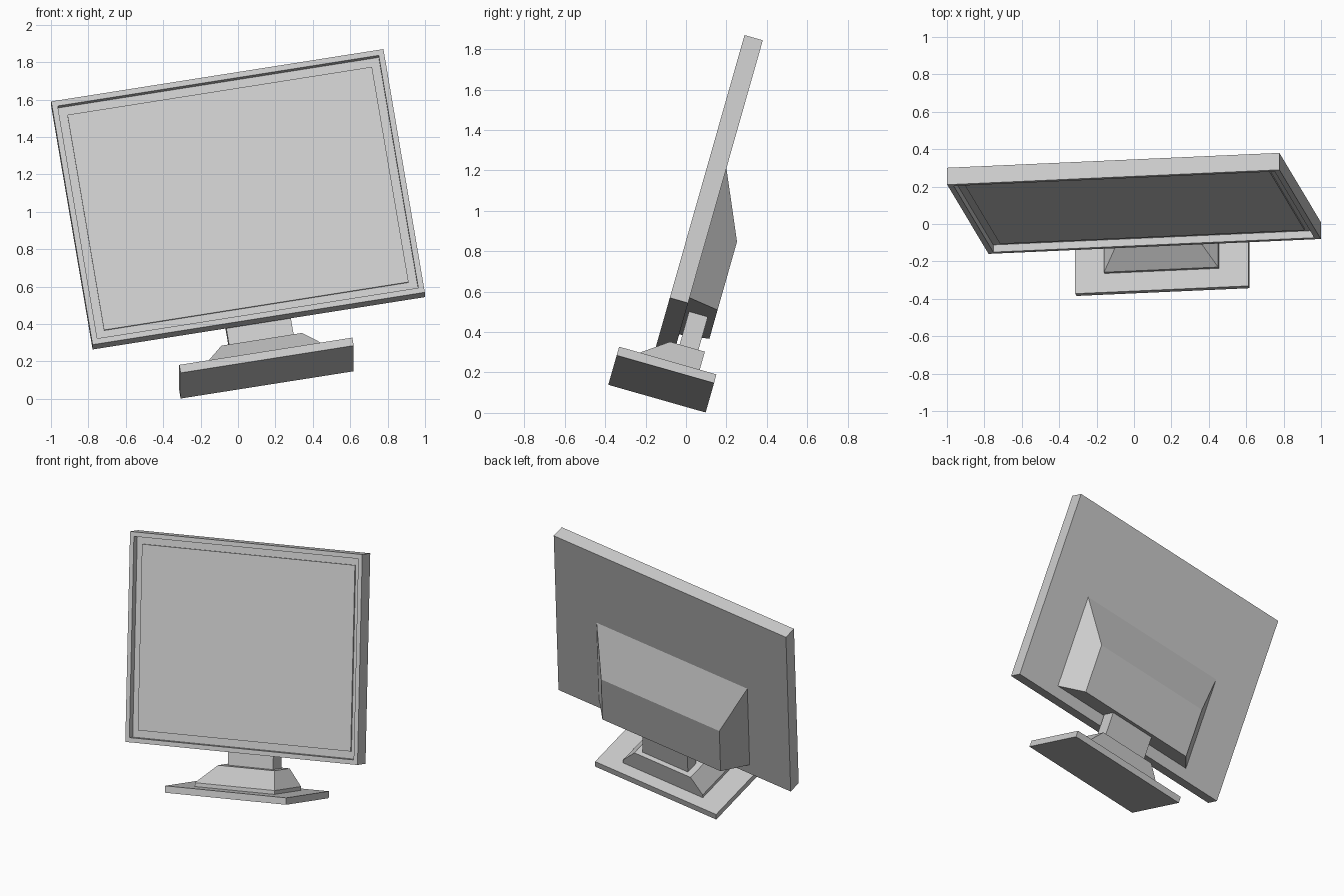
import bpy, bmesh
from math import radians
from mathutils import Matrix, Vector

if "Cube" in bpy.data.objects:
    bpy.data.objects.remove(bpy.data.objects["Cube"])

# Whole monitor is leaned back and tipped sideways around the screen centre
POSE = (Matrix.Translation((0, 0.065, 1.08))
        @ Matrix.Rotation(radians(-15.88), 4, 'X')
        @ Matrix.Rotation(radians(-9.3), 4, 'Y'))


def finish(name, bm):
    bmesh.ops.recalc_face_normals(bm, faces=bm.faces)
    mesh = bpy.data.meshes.new(name)
    bm.to_mesh(mesh)
    bm.free()
    obj = bpy.data.objects.new(name, mesh)
    obj.matrix_world = POSE
    bpy.context.collection.objects.link(obj)
    return obj


def box_bm(half_x, y0, y1, z0, z1):
    bm = bmesh.new()
    bmesh.ops.create_cube(bm, size=1)
    for v in bm.verts:
        v.co = Vector((v.co.x * 2 * half_x,
                       y0 + (v.co.y + 0.5) * (y1 - y0),
                       z0 + (v.co.z + 0.5) * (z1 - z0)))
    return bm


def symmetric_prism(name, profile):
    """Closed side profile of (half width, y, z), spanned from left to right."""
    bm = bmesh.new()
    left = [bm.verts.new((-w, y, z)) for w, y, z in profile]
    right = [bm.verts.new((w, y, z)) for w, y, z in profile]
    bm.faces.new(left)
    bm.faces.new(right[::-1])
    n = len(profile)
    for i in range(n):
        j = (i + 1) % n
        bm.faces.new((left[i], right[i], right[j], left[j]))
    return finish(name, bm)


# Screen housing with a recessed front
bm = box_bm(0.9, 0, 0.094, -0.685, 0.685)
bm.faces.ensure_lookup_table()
front = min(bm.faces, key=lambda f: f.calc_center_median().y)
bmesh.ops.inset_region(bm, faces=[front], thickness=0.043)
bmesh.ops.inset_region(bm, faces=[front], thickness=0, depth=-0.04)
finish("screen_housing", bm)

# Display panel standing slightly proud of the recess floor
finish("display_panel", box_bm(0.825, 0.03, 0.05, -0.606, 0.606))

# Tapered rear cover
symmetric_prism("rear_cover", [
    (0.584, 0.094, 0.07), (0.458, 0.244, -0.25),
    (0.458, 0.244, -0.606), (0.584, 0.094, -0.606)])

# Neck
finish("neck", box_bm(0.175, 0.11, 0.207, -0.79, -0.60))

# Stand foot: low rim, then frustum with an upright back
finish("foot_rim", box_bm(0.309, -0.07, 0.24, -0.922, -0.895))
bm = box_bm(0.309, -0.07, 0.24, -0.895, -0.785)
for v in bm.verts:
    if v.co.z > -0.8:
        v.co.x *= 0.218 / 0.309
        v.co.y = max(v.co.y, 0.06)
finish("foot_riser", bm)

# Base plate
finish("base_plate", box_bm(0.469, -0.175, 0.326, -0.965, -0.92))
